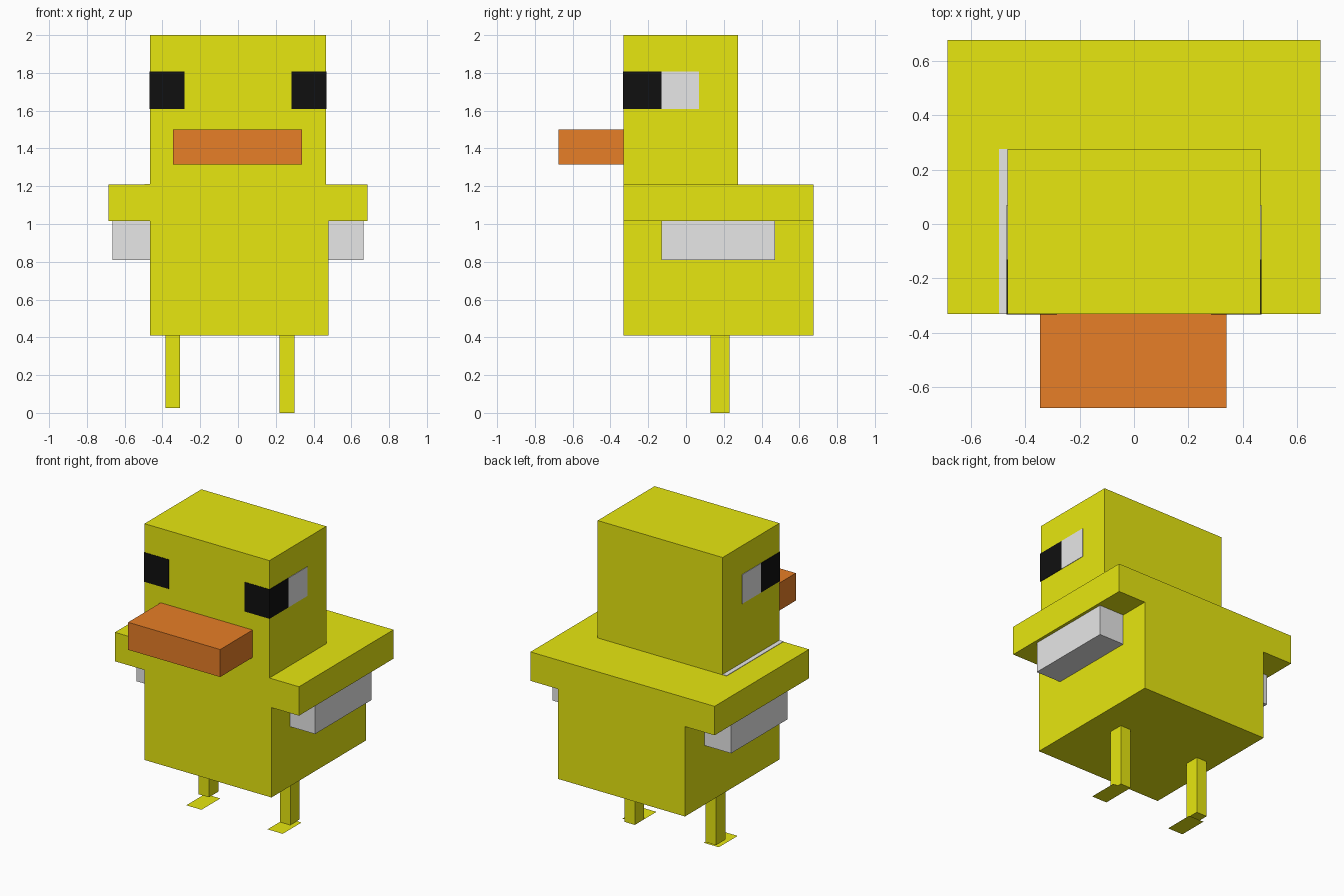
import bpy
import bmesh

if "Cube" in bpy.data.objects:
    bpy.data.objects.remove(bpy.data.objects["Cube"])


def material(name, r, g, b):
    m = bpy.data.materials.new(name)
    m.diffuse_color = (r, g, b, 1)
    m.use_nodes = True
    m.node_tree.nodes["Principled BSDF"].inputs["Base Color"].default_value = m.diffuse_color
    return m


YELLOW = material("yellow", 0.8, 0.8, 0.005)
ORANGE = material("orange", 0.8, 0.21, 0.02)
WHITE = material("pale grey", 0.8, 0.8, 0.8)
BLACK = material("black", 0.005, 0.005, 0.005)


def finish(name, bm, mat):
    bmesh.ops.recalc_face_normals(bm, faces=bm.faces)
    mesh = bpy.data.meshes.new(name)
    bm.to_mesh(mesh)
    bm.free()
    mesh.materials.append(mat)
    obj = bpy.data.objects.new(name, mesh)
    bpy.context.collection.objects.link(obj)
    return obj


def box(name, x, y, z, mat):
    """Box given by its (min, max) range on each axis."""
    bm = bmesh.new()
    bmesh.ops.create_cube(bm, size=1)
    for v in bm.verts:
        v.co = [r[0] if c < 0 else r[1] for c, r in zip(v.co, (x, y, z))]
    return finish(name, bm, mat)


def sheet(name, x, y, z, mat):
    """Flat horizontal rectangle facing up."""
    bm = bmesh.new()
    corners = [(x[0], y[0]), (x[1], y[0]), (x[1], y[1]), (x[0], y[1])]
    face = bm.faces.new([bm.verts.new((a, b, z)) for a, b in corners])
    face.normal_update()
    return finish(name, bm, mat)


FRONT, BACK = -0.33, 0.675

# Body: T-shaped outline with overhanging wings, extruded front to back
outline = [(-0.465, 0.41), (0.48, 0.41), (0.48, 1.015), (0.685, 1.015),
           (0.685, 1.21), (-0.685, 1.21), (-0.685, 1.015), (-0.465, 1.015)]
bm = bmesh.new()
face = bm.faces.new([bm.verts.new((x, FRONT, z)) for x, z in outline])
new = bmesh.ops.extrude_face_region(bm, geom=[face], use_keep_orig=True)["geom"]
bmesh.ops.translate(bm, vec=(0, BACK - FRONT, 0),
                    verts=[g for g in new if isinstance(g, bmesh.types.BMVert)])
finish("body_and_wings", bm, YELLOW)

# Head, beak and the pale strip beside the neck
box("head", (-0.465, 0.465), (FRONT, 0.275), (1.21, 2.0), YELLOW)
box("beak", (-0.345, 0.34), (-0.675, FRONT), (1.315, 1.5), ORANGE)
box("neck_strip", (-0.495, -0.465), (FRONT, 0.275), (1.209, 1.213), WHITE)

# Pale feathers below the wings
box("left_under_wing", (-0.665, -0.465), (-0.13, 0.47), (0.81, 1.015), WHITE)
box("right_under_wing", (0.48, 0.665), (-0.13, 0.47), (0.81, 1.015), WHITE)

# Eyes: thin plates wrapping round the front corners of the head
T = 0.003
EYE_Z = (1.61, 1.807)
for side, s in (("left", -1), ("right", 1)):
    across = sorted((s * 0.283, s * (0.465 + T)))
    outer = sorted((s * 0.465, s * (0.465 + T)))
    box(side + "_pupil_front", across, (FRONT - T, FRONT), EYE_Z, BLACK)
    box(side + "_pupil_side", outer, (FRONT, -0.13), EYE_Z, BLACK)
    box(side + "_eye_white", outer, (-0.13, 0.07), EYE_Z, WHITE)

# Legs with flat feet pointing forward
for side, x, bottom in (("left", -0.385, 0.025), ("right", 0.22, 0.0)):
    box(side + "_leg", (x, x + 0.078), (0.13, 0.23), (bottom, 0.41), YELLOW)
    sheet(side + "_foot", (x, x + 0.113), (0.0, 0.2), 0.0, YELLOW)
